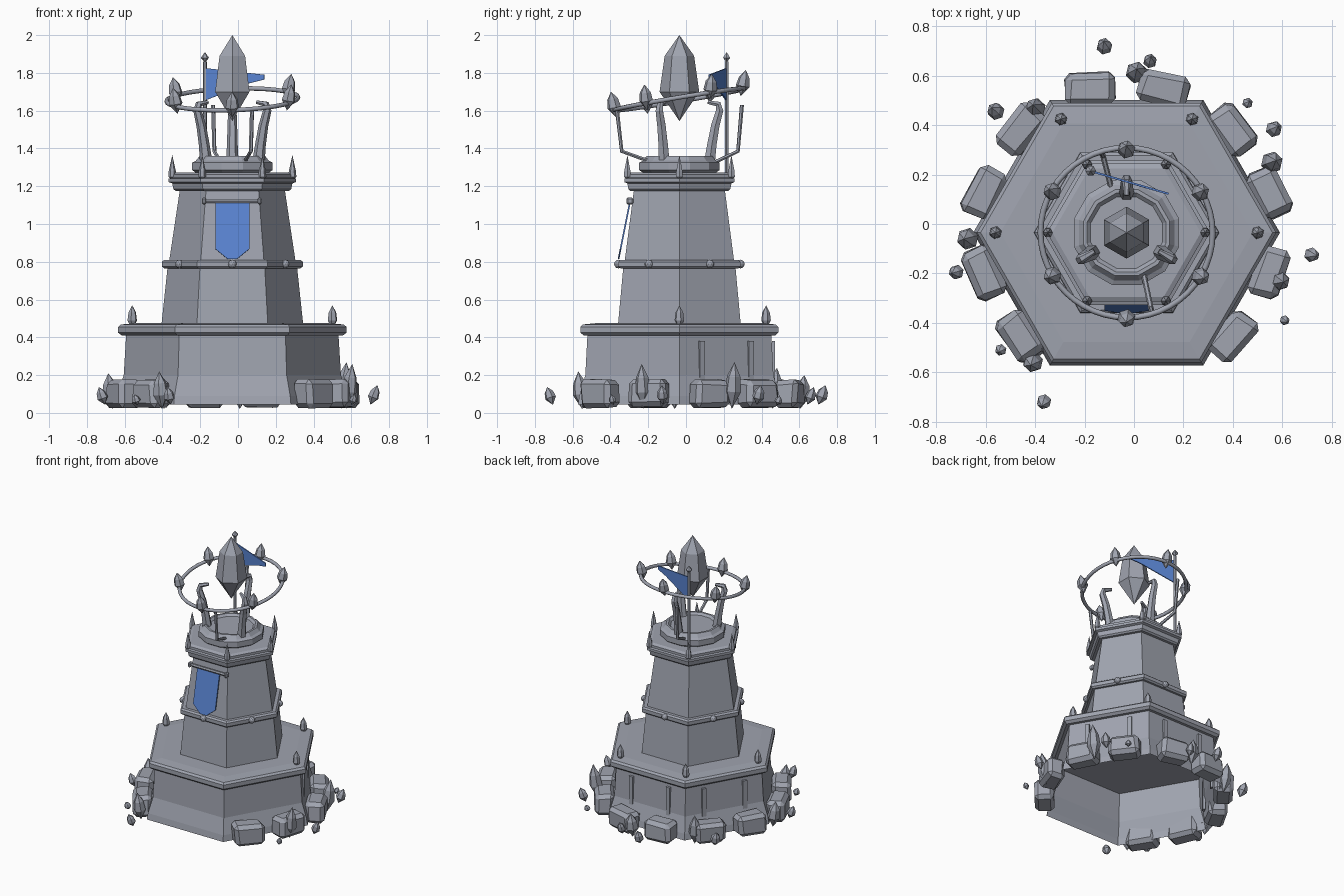
import bpy, bmesh, math, random
from math import sin, cos, pi, radians
from mathutils import Vector, Matrix

random.seed(4)
if "Cube" in bpy.data.objects:
    bpy.data.objects.remove(bpy.data.objects["Cube"])

CX, CY = -0.03, -0.035          # tower axis


def material(name, rgb):
    m = bpy.data.materials.new(name)
    m.use_nodes = True
    m.diffuse_color = (*rgb, 1)
    m.node_tree.nodes["Principled BSDF"].inputs["Base Color"].default_value = (*rgb, 1)
    return m


STONE = material("grey stone", (0.35, 0.37, 0.43))
BLUE = material("blue cloth", (0.10, 0.23, 0.64))


def add(name, data, mat, loc=(0, 0, 0), rot=None):
    ob = bpy.data.objects.new(name, data)
    bpy.context.collection.objects.link(ob)
    data.materials.append(mat)
    ob.location = loc
    if rot is not None:
        ob.rotation_euler = rot
    return ob


def finish(bm, name, mat=STONE, loc=(0, 0, 0), rot=None):
    bmesh.ops.recalc_face_normals(bm, faces=bm.faces)
    me = bpy.data.meshes.new(name)
    bm.to_mesh(me)
    bm.free()
    return add(name, me, mat, loc, rot)


def lathe(name, profile, sides=6, turn=0.0, loc=(CX, CY, 0), rot=None):
    """Spin (radius, height) points into a faceted solid."""
    bm = bmesh.new()
    rings = [[bm.verts.new((r * cos(turn + 2 * pi * i / sides),
                            r * sin(turn + 2 * pi * i / sides), z))
              for i in range(sides)] for r, z in profile]
    for a, b in zip(rings, rings[1:]):
        for i in range(sides):
            j = (i + 1) % sides
            bm.faces.new((a[i], a[j], b[j], b[i]))
    bmesh.ops.remove_doubles(bm, verts=bm.verts, dist=1e-5)
    return finish(bm, name, STONE, loc, rot)


def crystal(name, x, y, z0, z1, r, lean=0.0, heading=0.0):
    """Six-sided shard pointed at both ends, leaning towards heading."""
    h = z1 - z0
    rot = Matrix.Rotation(lean, 3, Vector((-sin(heading), cos(heading), 0))).to_euler()
    return lathe(name, [(0, -h / 2), (r, -h * 0.12), (r * 0.8, h * 0.2), (0, h / 2)],
                 6, 0.3, (x, y, (z0 + z1) / 2), rot)


def tube(name, points, radius, taper=None):
    cu = bpy.data.curves.new(name, "CURVE")
    cu.dimensions = "3D"
    cu.bevel_depth = radius
    cu.bevel_resolution = 1
    cu.use_fill_caps = True
    sp = cu.splines.new("POLY")
    sp.points.add(len(points) - 1)
    for i, p in enumerate(points):
        sp.points[i].co = (*p, 1)
        sp.points[i].radius = taper[i] if taper else 1
    sp.use_smooth = False
    return add(name, cu, STONE)


def box(name, size, loc, angle=0.0, bevel=0.0, jitter=0.0):
    bm = bmesh.new()
    bmesh.ops.create_cube(bm, size=1)
    for v in bm.verts:
        v.co = Vector([c * s * (1 + random.uniform(-jitter, jitter)) for c, s in zip(v.co, size)])
    if bevel:
        bmesh.ops.bevel(bm, geom=bm.edges[:], offset=bevel, segments=1, affect="EDGES")
    return finish(bm, name, STONE, loc, (0, 0, angle))


def cloth(name, outline):
    bm = bmesh.new()
    bm.faces.new([bm.verts.new(p) for p in outline])
    ob = finish(bm, name, BLUE)
    mod = ob.modifiers.new("thickness", "SOLIDIFY")
    mod.thickness = 0.008
    mod.offset = 0


def polar(r, deg, z=0.0):
    return Vector((CX + r * cos(radians(deg)), CY + r * sin(radians(deg)), z))


# Masonry: hollow plinth, tapering tower, cornice and round dais
lathe("plinth", [(0.62, 0.045), (0.612, 0.09), (0.575, 0.2), (0.562, 0.415)])
lathe("plinth_ledge", [(0, 0.41), (0.585, 0.41), (0.605, 0.425), (0.605, 0.455),
                       (0.59, 0.468), (0.51, 0.475), (0, 0.475)])
lathe("tower_lower", [(0.375, 0.47), (0.343, 0.77)])
lathe("tower_band", [(0.33, 0.765), (0.36, 0.765), (0.373, 0.775), (0.373, 0.8),
                     (0.36, 0.81), (0.32, 0.81)])
lathe("tower_upper", [(0.335, 0.80), (0.278, 1.18)])
lathe("cornice", [(0, 1.175), (0.30, 1.175), (0.312, 1.185), (0.318, 1.215), (0.337, 1.222),
                  (0.337, 1.24), (0.322, 1.245), (0.322, 1.262), (0.30, 1.272), (0, 1.272)])
lathe("dais", [(0.19, 1.265), (0.22, 1.285), (0.22, 1.325), (0.2, 1.335), (0.18, 1.36),
               (0.165, 1.36), (0.15, 1.345), (0, 1.345)], 12, pi / 12)

# Corner spikes, ledge crystals and band studs
for i in range(6):
    a = 60 * i
    lathe("cornice_spike", [(0, -0.02), (0.021, 0.0), (0.019, 0.03), (0, 0.115)], 6, 0,
          polar(0.318, a, 1.25))
    if a < 200:
        p = polar(0.53, a)
        crystal("ledge_crystal", p.x, p.y, 0.44, 0.57, 0.026)
    bm = bmesh.new()
    bmesh.ops.create_icosphere(bm, subdivisions=2, radius=0.023)
    finish(bm, "band_stud", STONE, polar(0.323, a + 30, 0.788))

# Pilaster strips on the three rear walls, boulders on all walls but the front
for a in (30, 90, 150, 210, 330):
    t = Vector((-sin(radians(a)), cos(radians(a)), 0))
    for side in (-1, 1):
        if a < 200:
            box("pilaster", (0.016, 0.03, 0.28), polar(0.497, a, 0.24) + t * 0.15 * side, radians(a))
        box("boulder", (0.13, 0.205, 0.145),
            polar(0.58, a, 0.103) + t * 0.148 * side,
            radians(a + 7 * side + random.uniform(-6, 6)), 0.025, 0.1)

# Shards pushed up between the boulders: x, y, top, radius
for x, y, top, r in ((-0.40, 0.47, 0.24, 0.042), (0.01, 0.615, 0.2, 0.045),
                     (0.56, 0.25, 0.27, 0.045), (0.59, -0.23, 0.26, 0.042),
                     (-0.675, -0.06, 0.21, 0.045), (-0.41, -0.56, 0.22, 0.042)):
    crystal("ground_shard", x, y, 0.02, top, r, 0.13, math.atan2(y - CY, x - CX))

# Loose fragments: x, y, length, radius
for x, y, h, r in ((-0.56, 0.457, 0.12, 0.035), (-0.12, 0.72, 0.11, 0.033),
                   (0.065, 0.66, 0.1, 0.028), (0.46, 0.49, 0.05, 0.022),
                   (0.567, 0.385, 0.11, 0.033), (0.72, -0.125, 0.11, 0.03),
                   (0.61, -0.39, 0.06, 0.02), (-0.72, -0.195, 0.1, 0.03),
                   (-0.54, -0.51, 0.06, 0.024), (-0.365, -0.72, 0.1, 0.03)):
    crystal("loose_fragment", x, y, 0.04, 0.04 + h, r, 0.35, math.atan2(y - CY, x - CX))

# Great crystal held by three claws
lathe("great_crystal", [(0, 1.545), (0.105, 1.7), (0.078, 1.89), (0, 2.0)], 6, pi / 6)
for a in (90, 210, 330):
    tube("claw", [polar(r, a, z) for r, z in
                  ((0.16, 1.33), (0.172, 1.42), (0.19, 1.52), (0.213, 1.6),
                   (0.205, 1.635), (0.15, 1.645))], 0.03, (1.1, 0.95, 0.85, 0.75, 0.6, 0.35))

# Tilted halo ring with six crystals
tilt = Matrix.Translation((CX, CY, 1.66)) @ Matrix.Rotation(0.165, 4, "X") @ Matrix.Rotation(-0.03, 4, "Y")
bm = bmesh.new()
N, M, R, T = 48, 8, 0.348, 0.012
grid = [[bm.verts.new(tilt @ Vector(((R + T * cos(2 * pi * j / M)) * cos(2 * pi * i / N),
                                     (R + T * cos(2 * pi * j / M)) * sin(2 * pi * i / N),
                                     T * sin(2 * pi * j / M)))) for j in range(M)] for i in range(N)]
for i in range(N):
    for j in range(M):
        k, l = (i + 1) % N, (j + 1) % M
        bm.faces.new((grid[i][j], grid[k][j], grid[k][l], grid[i][l]))
finish(bm, "halo_ring").data.shade_smooth()
for i in range(6):
    a = radians(30 + 60 * i)
    p = tilt @ Vector((R * cos(a), R * sin(a), 0.03))
    crystal("halo_crystal", p.x, p.y, p.z - 0.07, p.z + 0.07, 0.037, 0.2, a)

# Bent rods holding up the halo
tube("front_halo_rod", [(0.03, -0.16, 1.32), (0.068, -0.34, 1.385), (0.074, -0.365, 1.6)], 0.011)
tube("back_halo_rod", [(-0.09, 0.137, 1.32), (-0.125, 0.275, 1.385), (-0.132, 0.296, 1.63)], 0.011)

# Flagpole, finial and pennant
tube("flagpole", [(-0.175, 0.215, 1.24), (-0.175, 0.215, 1.86)], 0.011)
lathe("pole_finial", [(0, 1.855), (0.022, 1.88), (0, 1.91)], 6, 0, (-0.175, 0.215, 0))
cloth("pennant", [(-0.172, 0.213, 1.655), (0.06, 0.145, 1.745), (0.14, 0.122, 1.765),
                  (0.14, 0.122, 1.79), (-0.172, 0.213, 1.825)])

# Hanging banner on its rod
tube("banner_rod", [(-0.18, -0.297, 1.122), (0.115, -0.297, 1.122)], 0.011)
for x in (-0.18, 0.115):
    box("rod_end", (0.022, 0.036, 0.036), (x, -0.297, 1.122), 0, 0.007)
cloth("banner", [(CX + dx, -0.297 - (1.115 - z) * 0.2, z) for dx, z in
                 ((-0.09, 1.115), (-0.09, 0.868), (-0.025, 0.815), (0.025, 0.815),
                  (0.09, 0.868), (0.09, 1.115))])
